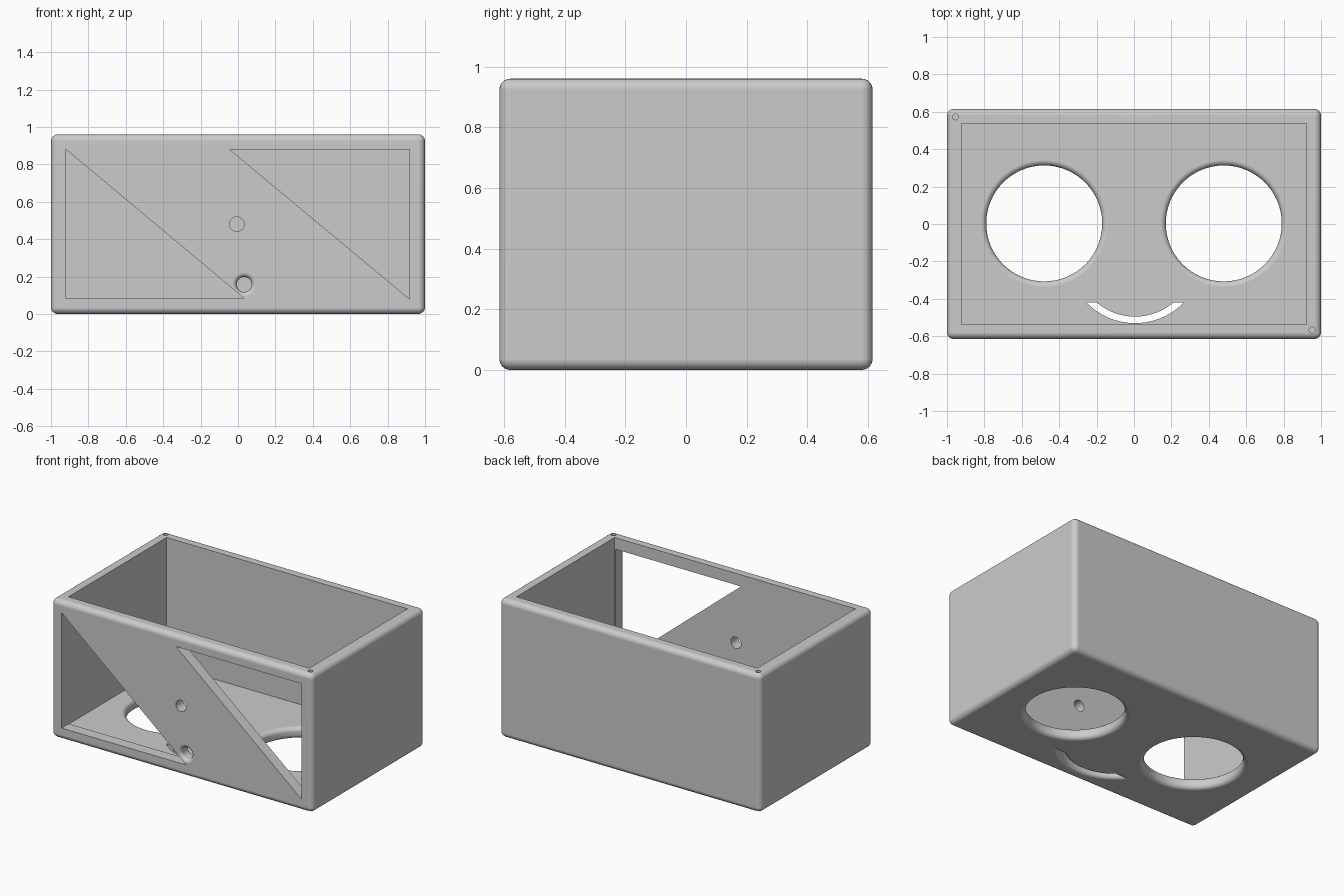
import bpy, bmesh
from math import pi, cos, sin, sqrt, asin
from mathutils import Vector

cube = bpy.data.objects.get("Cube")
if cube:
    bpy.data.objects.remove(cube)

W, D, H = 2.0, 1.23, 0.96      # outer size
WALL = 0.078
ROUND = 0.036

grey = bpy.data.materials.new("plain grey")
grey.use_nodes = True
grey.diffuse_color = (0.6, 0.6, 0.6, 1)
grey.node_tree.nodes["Principled BSDF"].inputs["Base Color"].default_value = (0.6, 0.6, 0.6, 1)


def finish(bm, name):
    bmesh.ops.recalc_face_normals(bm, faces=bm.faces)
    mesh = bpy.data.meshes.new(name)
    bm.to_mesh(mesh)
    bm.free()
    mesh.materials.append(grey)
    obj = bpy.data.objects.new(name, mesh)
    bpy.context.collection.objects.link(obj)
    return obj


def block(name, low, high, bevel=0):
    bm = bmesh.new()
    bmesh.ops.create_cube(bm, size=1)
    low, high = Vector(low), Vector(high)
    for v in bm.verts:
        v.co = (low + high) / 2 + v.co * (high - low)
    if bevel:
        bmesh.ops.bevel(bm, geom=bm.edges[:], offset=bevel, segments=6,
                        profile=0.5, affect='EDGES')
    return finish(bm, name)


def loft(name, outline, levels, place):
    """Closed solid through outline(offset) at each (depth, offset) level."""
    bm = bmesh.new()
    rings = [[bm.verts.new(place(u, v, depth)) for u, v in outline(off)]
             for depth, off in levels]
    n = len(rings[0])
    for a, b in zip(rings, rings[1:]):
        for i in range(n):
            j = (i + 1) % n
            bm.faces.new((a[i], a[j], b[j], b[i]))
    bm.faces.new(rings[0])
    bm.faces.new(rings[-1])
    return finish(bm, name)


def flare(r, steps=6):
    """Rounded rim from the surface inwards, as (depth, offset) levels."""
    rim = [(r * (1 - cos(a)), r * (1 - sin(a)))
           for a in (pi / 2 * i / steps for i in range(steps + 1))]
    return [(-0.03, r)] + rim


def circle(x, y, r, n=64):
    return lambda off: [(x + (r + off) * cos(2 * pi * i / n),
                         y + (r + off) * sin(2 * pi * i / n)) for i in range(n)]


def smile(off, n=32):
    """Crescent between two arcs, cut flat at its ends."""
    top = -0.42 + off
    points = []
    for r, cy, side in ((0.362 + off, -0.168, 1), (0.318 - off, -0.177, -1)):
        a = asin((cy - top) / r)
        for i in range(n + 1):
            t = a + (pi - 2 * a) * i / n
            if side < 0:
                t = pi - t
            points.append((0.006 - r * cos(t), cy - r * sin(t)))
    return points


def from_below(u, v, d):
    return (u, v, d)


def from_front(u, v, d):
    return (u, d - D / 2, v)


def from_top(u, v, d):
    return (u, v, H - d)


# Outer shell
body = block("box_body", (-W / 2, -D / 2, 0), (W / 2, D / 2, H), ROUND)

# Open interior
cutters = [block("interior_cutter", (-W / 2 + WALL, -D / 2 + WALL, WALL),
                 (W / 2 - WALL, D / 2 - WALL, H + 0.2))]

# Round floor openings with both rims rounded
rim = flare(0.03)
both_rims = rim + [(WALL - d, off) for d, off in reversed(rim)]
for x in (-0.48, 0.48):
    cutters.append(loft("eye_cutter", circle(x, 0.003, 0.31), both_rims, from_below))

# Crescent floor slot, rounded underneath
cutters.append(loft("smile_cutter", smile, flare(0.025) + [(WALL + 0.05, 0)], from_below))

# Triangular windows in the front wall
through = [(-0.05, 0), (WALL + 0.05, 0)]
for tri in ([(-0.92, 0.88), (-0.92, 0.082), (0.035, 0.082)],
            [(-0.045, 0.88), (0.917, 0.88), (0.917, 0.08)]):
    cutters.append(loft("window_cutter", lambda off, t=tri: t, through, from_front))

# Plain and rounded front holes
cutters.append(loft("plain_hole_cutter", circle(-0.006, 0.48, 0.039, 32), through, from_front))
cutters.append(loft("rounded_hole_cutter", circle(0.033, 0.158, 0.04, 32),
                    flare(0.025) + [(WALL + 0.05, 0)], from_front))

# Screw holes in opposite rim corners
for x, y in ((-0.955, 0.573), (0.952, -0.567)):
    cutters.append(loft("screw_cutter", circle(x, y, 0.016, 20),
                        [(-0.05, 0), (0.2, 0)], from_top))

for c in cutters:
    c.hide_render = True
    cut = body.modifiers.new(c.name, 'BOOLEAN')
    cut.operation = 'DIFFERENCE'
    cut.solver = 'EXACT'
    cut.object = c

# Apply the cuts, drop the cutters, then shade
bpy.ops.object.select_all(action='DESELECT')
body.select_set(True)
bpy.context.view_layer.objects.active = body
for name in [m.name for m in body.modifiers]:
    bpy.ops.object.modifier_apply(modifier=name)
for c in cutters:
    bpy.data.objects.remove(c)
bpy.ops.object.shade_smooth_by_angle(angle=pi / 6)
weighted = body.modifiers.new("weighted_normals", 'WEIGHTED_NORMAL')
weighted.keep_sharp = True
